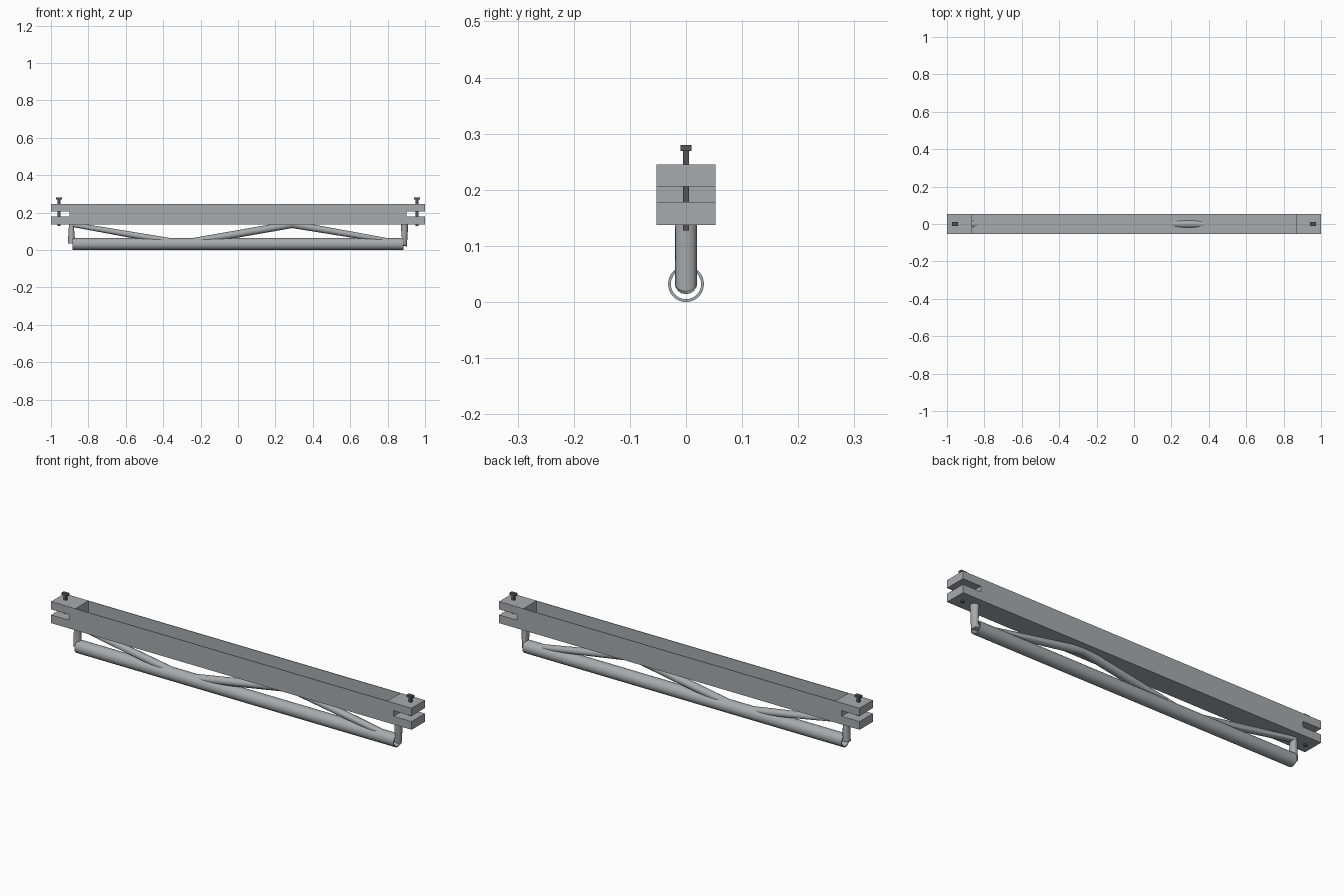
import bpy, bmesh
from mathutils import Vector

if "Cube" in bpy.data.objects:
    bpy.data.objects.remove(bpy.data.objects["Cube"], do_unlink=True)


def material(name, rgb):
    m = bpy.data.materials.new(name)
    m.use_nodes = True
    col = (*rgb, 1)
    m.diffuse_color = col
    m.node_tree.nodes["Principled BSDF"].inputs["Base Color"].default_value = col
    return m


STEEL = material("brushed steel", (0.39, 0.41, 0.42))
DARK = material("dark bolt steel", (0.09, 0.09, 0.10))


def add(name, data, mat):
    obj = bpy.data.objects.new(name, data)
    bpy.context.collection.objects.link(obj)
    data.materials.append(mat)
    return obj


def prism(name, profile, axis, half, mat):
    """Extrude a closed 2D profile symmetrically along x or y."""
    bm = bmesh.new()
    place = {"x": lambda p, h: (h, p[0], p[1]), "y": lambda p, h: (p[0], h, p[1])}[axis]
    face = bm.faces.new([bm.verts.new(place(p, -half)) for p in profile])
    ext = bmesh.ops.extrude_face_region(bm, geom=[face])
    shift = Vector(place((0, 0), 2 * half))
    bmesh.ops.translate(bm, vec=shift,
                        verts=[v for v in ext["geom"] if isinstance(v, bmesh.types.BMVert)])
    bmesh.ops.recalc_face_normals(bm, faces=bm.faces)
    me = bpy.data.meshes.new(name)
    bm.to_mesh(me)
    bm.free()
    return add(name, me, mat)


def box(name, x, hx, hy, z0, z1, mat):
    return prism(name, [(x - hx, z0), (x + hx, z0), (x + hx, z1), (x - hx, z1)], "y", hy, mat)


def smooth(obj):
    bpy.ops.object.select_all(action="DESELECT")
    obj.select_set(True)
    bpy.context.view_layer.objects.active = obj
    bpy.ops.object.convert(target="MESH")
    bpy.ops.object.shade_smooth_by_angle(angle=0.7)


LOW, HIGH, WIDE, WALL = 0.137, 0.245, 0.053, 0.003
JOIN = 0.865

# Open-topped channel beam
inner = WIDE - WALL
prism("channel_beam", [(-WIDE, LOW), (WIDE, LOW), (WIDE, HIGH), (inner, HIGH),
                       (inner, LOW + WALL), (-inner, LOW + WALL),
                       (-inner, HIGH), (-WIDE, HIGH)], "x", JOIN, STEEL)

# Slotted end blocks with their bolts
for side, s in (("left", 1), ("right", -1)):
    fork = [(JOIN, LOW), (1, LOW), (1, 0.178), (0.9, 0.178),
            (0.9, 0.206), (1, 0.206), (1, HIGH), (JOIN, HIGH)]
    prism(side + "_end_fork", [(s * x, z) for x, z in fork], "y", WIDE, STEEL)
    box(side + "_bolt_shaft", s * 0.957, 0.007, 0.005, 0.127, 0.27, DARK)
    box(side + "_bolt_head", s * 0.957, 0.016, 0.0095, 0.269, 0.28, DARK)

# Hollow bottom tube, open at both ends
bpy.ops.mesh.primitive_cylinder_add(vertices=32, radius=0.032, depth=1.77,
                                    end_fill_type="NOTHING",
                                    location=(0, 0, 0.032), rotation=(0, 1.5707963, 0))
tube = bpy.context.object
tube.name = "bottom_tube"
tube.data.materials.append(STEEL)
solid = tube.modifiers.new("wall", "SOLIDIFY")
solid.thickness = 0.005
solid.offset = -1
smooth(tube)

# Zigzag brace: one bent rod, ending in an upright post at each end
path = [(-0.89, 0.034), (-0.89, LOW), (-0.3, 0.034), (0.29, LOW), (0.89, 0.034), (0.89, LOW)]
curve = bpy.data.curves.new("zigzag_brace", "CURVE")
curve.dimensions = "3D"
curve.bevel_depth = 0.02
curve.bevel_resolution = 6
spline = curve.splines.new("POLY")
spline.points.add(len(path) - 1)
for point, (x, z) in zip(spline.points, path):
    point.co = (x, 0, z, 1)
smooth(add("zigzag_brace", curve, STEEL))
